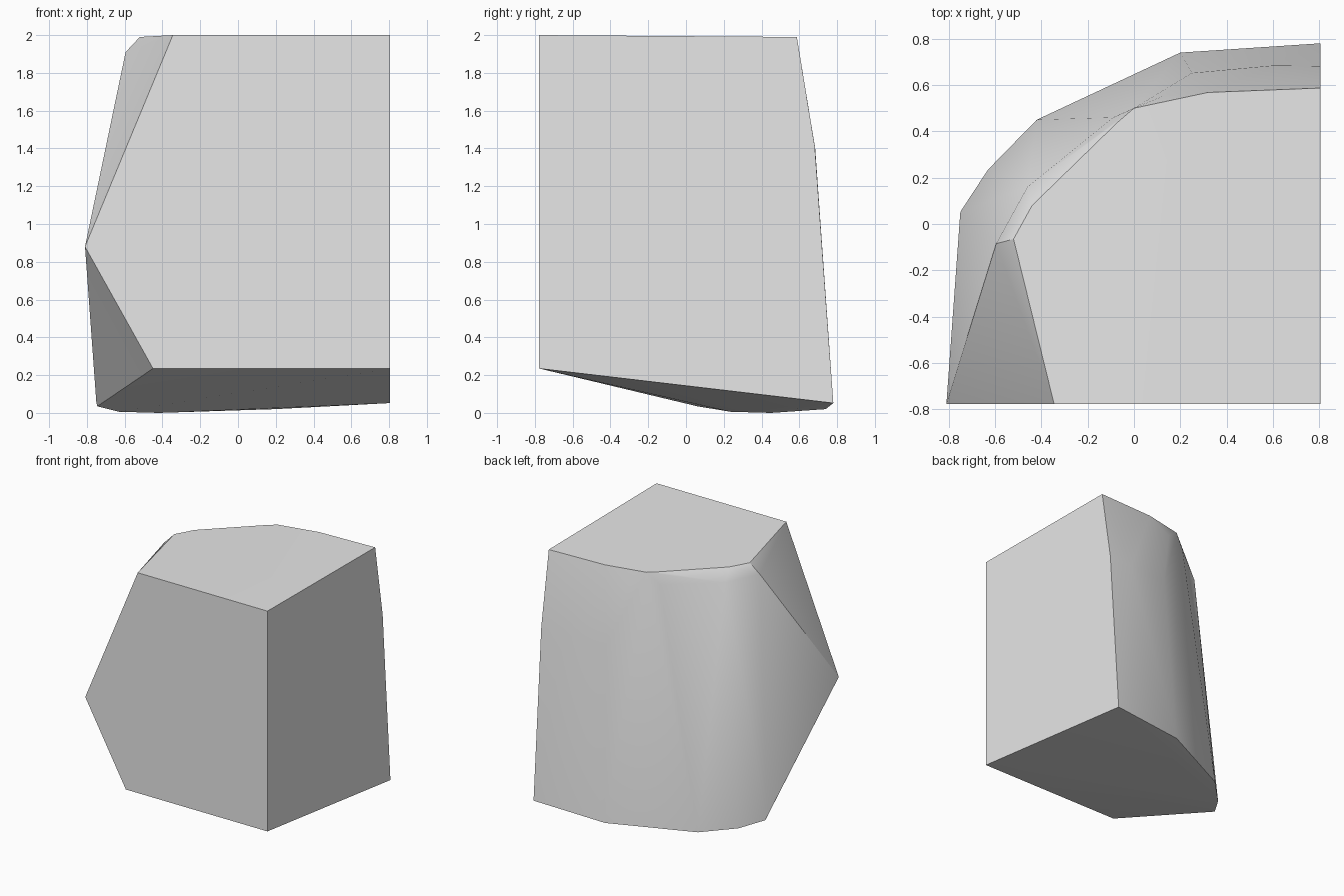
import bpy, bmesh, math

if "Cube" in bpy.data.objects:
    bpy.data.objects.remove(bpy.data.objects["Cube"], do_unlink=True)

# Plain grey stone
stone = bpy.data.materials.new("grey_stone")
stone.use_nodes = True
grey = (0.8, 0.8, 0.8, 1)
stone.diffuse_color = grey
stone.node_tree.nodes["Principled BSDF"].inputs["Base Color"].default_value = grey

FRONT, SIDE = -0.777, 0.805

# Flat front cut: outline in x, z
front_cut = [(x, FRONT, z) for x, z in
             [(SIDE, 2), (-0.345, 2), (-0.81, 0.88), (-0.45, 0.235), (SIDE, 0.235)]]

# Rim of the top, slightly lower towards the back
top_rim = [(SIDE, 0.587, 1.99), (0.32, 0.568, 1.99), (0, 0.5, 1.99),
           (-0.07, 0.44, 1.99), (-0.44, 0.08, 1.99), (-0.52, -0.065, 1.99)]

# Bevel just under the rim and the swell of the curved wall
bevel = [(-0.595, -0.085, 1.91), (-0.46, 0.16, 1.9), (-0.09, 0.46, 1.9),
         (0.12, 0.55, 1.9)]
swell = [(SIDE, 0.682, 1.41), (0.6, 0.684, 1.4), (0.25, 0.652, 1.41)]

# Rounded outline of the sloping underside
base = [(SIDE, 0.78, 0.052), (0.2, 0.74, 0.02), (-0.42, 0.45, 0),
        (-0.63, 0.235, 0.006), (-0.745, 0.06, 0.035), (-0.75, 0.05, 0.055)]

# The chunk is the closed skin around these outlines
bm = bmesh.new()
for point in front_cut + top_rim + bevel + swell + base:
    bm.verts.new(point)
bmesh.ops.convex_hull(bm, input=bm.verts[:])
loose = [v for v in bm.verts if not v.link_faces]
bmesh.ops.delete(bm, geom=loose, context='VERTS')
bmesh.ops.dissolve_limit(bm, angle_limit=math.radians(0.5),
                         verts=bm.verts[:], edges=bm.edges[:])
bmesh.ops.recalc_face_normals(bm, faces=bm.faces[:])

mesh = bpy.data.meshes.new("rock_chunk")
bm.to_mesh(mesh)
bm.free()
mesh.materials.append(stone)
rock = bpy.data.objects.new("rock_chunk", mesh)
bpy.context.scene.collection.objects.link(rock)

# Soft curved wall, crisp cuts
bpy.ops.object.select_all(action='DESELECT')
rock.select_set(True)
bpy.context.view_layer.objects.active = rock
bpy.ops.object.shade_smooth_by_angle(angle=math.radians(30))
